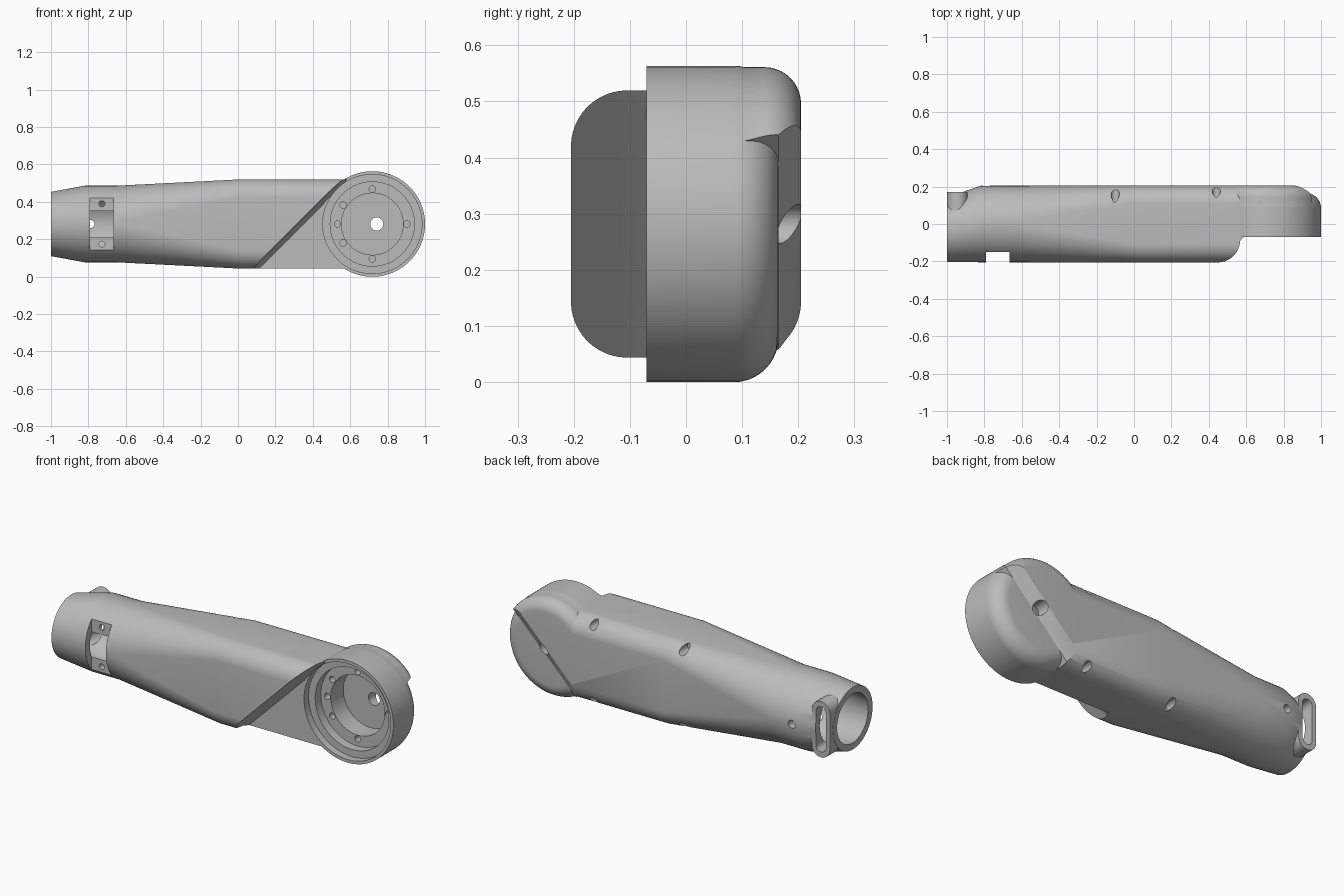
import bpy, bmesh, math
from mathutils import Vector

if "Cube" in bpy.data.objects:
    bpy.data.objects.remove(bpy.data.objects["Cube"], do_unlink=True)

X, Y, Z = Vector((1, 0, 0)), Vector((0, 1, 0)), Vector((0, 0, 1))
U, V = (X - Z).normalized(), (X + Z).normalized()   # diagonal directions
ZC = 0.2815                                         # height of the long axis
HUB = Vector((0.718, 0, ZC))                        # joint centre

metal = bpy.data.materials.new("grey_metal")
metal.use_nodes = True
metal.diffuse_color = (0.5, 0.5, 0.5, 1)
metal.node_tree.nodes["Principled BSDF"].inputs["Base Color"].default_value = (0.5, 0.5, 0.5, 1)


def skin(name, rings):
    """Solid from a run of equal closed rings, capped at both ends."""
    bm = bmesh.new()
    loops = [[bm.verts.new(p) for p in ring] for ring in rings]
    n = len(loops[0])
    for a, b in zip(loops, loops[1:]):
        for i in range(n):
            j = (i + 1) % n
            bm.faces.new((a[i], a[j], b[j], b[i]))
    bm.faces.new(loops[0])
    bm.faces.new(loops[-1])
    bmesh.ops.recalc_face_normals(bm, faces=bm.faces)
    mesh = bpy.data.meshes.new(name)
    bm.to_mesh(mesh)
    bm.free()
    ob = bpy.data.objects.new(name, mesh)
    bpy.context.collection.objects.link(ob)
    mesh.materials.append(metal)
    return ob


def section(x, yc, hy, hz, r, n=16):
    """Rounded rectangle across the arm."""
    pts = []
    for q, (sy, sz) in enumerate(((1, 1), (-1, 1), (-1, -1), (1, -1))):
        for k in range(n):
            a = (q + (k + 0.5) / n) * math.pi / 2
            pts.append((x, yc + sy * (hy - r) + r * math.cos(a),
                        ZC + sz * (hz - r) + r * math.sin(a)))
    return pts


def prism(name, pts, origin, a, b, e, lo, hi):
    return skin(name, [[origin + a * p + b * q + e * h for p, q in pts] for h in (lo, hi)])


def turned(name, profile, n=96):
    """Turned solid about the joint axis, profile as (radius, y)."""
    angles = [2 * math.pi * i / n for i in range(n)]
    return skin(name, [[HUB + X * r * math.cos(t) + Z * r * math.sin(t) + Y * y
                        for t in angles] for r, y in profile])


def stadium(hw, hh, n=12):
    pts = []
    for k in range(2 * n + 2):
        s, j = (1, k) if k <= n else (-1, k - 1)
        t = math.pi * j / n
        pts.append((hw * math.cos(t), s * (hh - hw) + hw * math.sin(t)))
    return pts


def hole(x, z, r, lo, hi, n=24):
    pts = [(r * math.cos(2 * math.pi * i / n), r * math.sin(2 * math.pi * i / n)) for i in range(n)]
    return prism("hole_cutter", pts, Vector((x, 0, z)), X, Z, Y, lo, hi)


def combine(tool, operation):
    mod = arm.modifiers.new("combine", 'BOOLEAN')
    mod.operation, mod.solver, mod.object = operation, 'EXACT', tool
    bpy.context.view_layer.objects.active = arm
    bpy.ops.object.modifier_apply(modifier=mod.name)
    bpy.data.objects.remove(tool, do_unlink=True)


def rounded_cup(name, r, front, back, fillet):
    arc = [(r - fillet + fillet * math.cos(t), back - fillet + fillet * math.sin(t))
           for t in (math.pi / 2 * k / 10 for k in range(11))]
    return turned(name, [(r, front)] + arc)


# Arm: round wrist growing into a rounded box
arm = skin("arm_housing", [section(-1, -0.03, 0.172, 0.172, 0.172),
                           section(-0.82, 0, 0.205, 0.205, 0.205),
                           section(-0.65, 0, 0.205, 0.205, 0.205),
                           section(0, 0, 0.205, 0.238, 0.1),
                           section(0.7, 0, 0.205, 0.238, 0.1)])

# Diagonal recess on the front
combine(prism("recess_cutter", [(-0.028, -0.3), (-0.012, -0.205), (0, -0.09), (0.015, -0.065),
                                (1, -0.065), (1, -0.3)],
              Vector((0.33, 0, ZC)), U, Y, V, -1, 1), 'DIFFERENCE')

# Joint cup with a raised back half and a sloping diagonal step
combine(rounded_cup("back_pad", 0.2795, -0.06, 0.205, 0.065), 'UNION')
combine(prism("step_cutter", [(-0.0675, 0.23), (0.03, 0.165), (0.06, 0.06), (1, 0.06), (1, 0.23)],
              Vector((0.74, 0, ZC)), U, Y, V, -1, 1), 'DIFFERENCE')
combine(rounded_cup("cup", 0.282, -0.07, 0.165, 0.08), 'UNION')

# Slotted lug at the wrist
lug_at = Vector((-0.944, 0, ZC))
combine(prism("lug", stadium(0.055, 0.155), lug_at, X, Z, Y, 0, 0.17), 'UNION')

# Hollow wrist and slot through the lug
combine(skin("bore_cutter", [section(-1.02, -0.03, 0.132, 0.132, 0.132),
                             section(-0.82, 0, 0.165, 0.165, 0.165),
                             section(-0.65, 0, 0.165, 0.165, 0.165),
                             section(0, 0, 0.165, 0.19, 0.07),
                             section(0.06, 0, 0.165, 0.19, 0.07)]), 'DIFFERENCE')
combine(prism("slot_cutter", stadium(0.031, 0.125), lug_at, X, Z, Y, 0, 0.3), 'DIFFERENCE')

# Stepped inside of the cup
combine(turned("cup_cutter", [(0.265, -0.1), (0.265, -0.03), (0.225, -0.03), (0.225, 0.02),
                              (0.165, 0.02), (0.165, 0.13)]), 'DIFFERENCE')

# Flat window on the front of the wrist
combine(prism("window_cutter", [(-0.0625, -0.25), (0.0625, -0.25), (0.0625, 0.25), (-0.0625, 0.25)],
              Vector((-0.728, 0, ZC)), X, Z, Y, -0.3, -0.15), 'DIFFERENCE')

# Screw holes: window, cup flange, back corners, back of wrist, joint centre
for side in (-1, 1):
    combine(hole(-0.728, ZC + side * 0.108, 0.016, -0.2, -0.08), 'DIFFERENCE')
    for x in (-0.1, 0.44):
        combine(hole(x, ZC + side * 0.208, 0.022, 0.1, 0.3), 'DIFFERENCE')
for angle in (0, 90, 147, 180, 213, 270):
    t = math.radians(angle)
    combine(hole(HUB.x + 0.186 * math.cos(t), ZC + 0.186 * math.sin(t), 0.017, -0.02, 0.07), 'DIFFERENCE')
combine(hole(-0.79, ZC, 0.022, 0.1, 0.3), 'DIFFERENCE')
combine(hole(0.742, ZC, 0.035, 0.1, 0.3), 'DIFFERENCE')

bpy.ops.object.select_all(action='DESELECT')
arm.select_set(True)
bpy.context.view_layer.objects.active = arm
bpy.ops.object.shade_smooth_by_angle(angle=math.radians(30))
